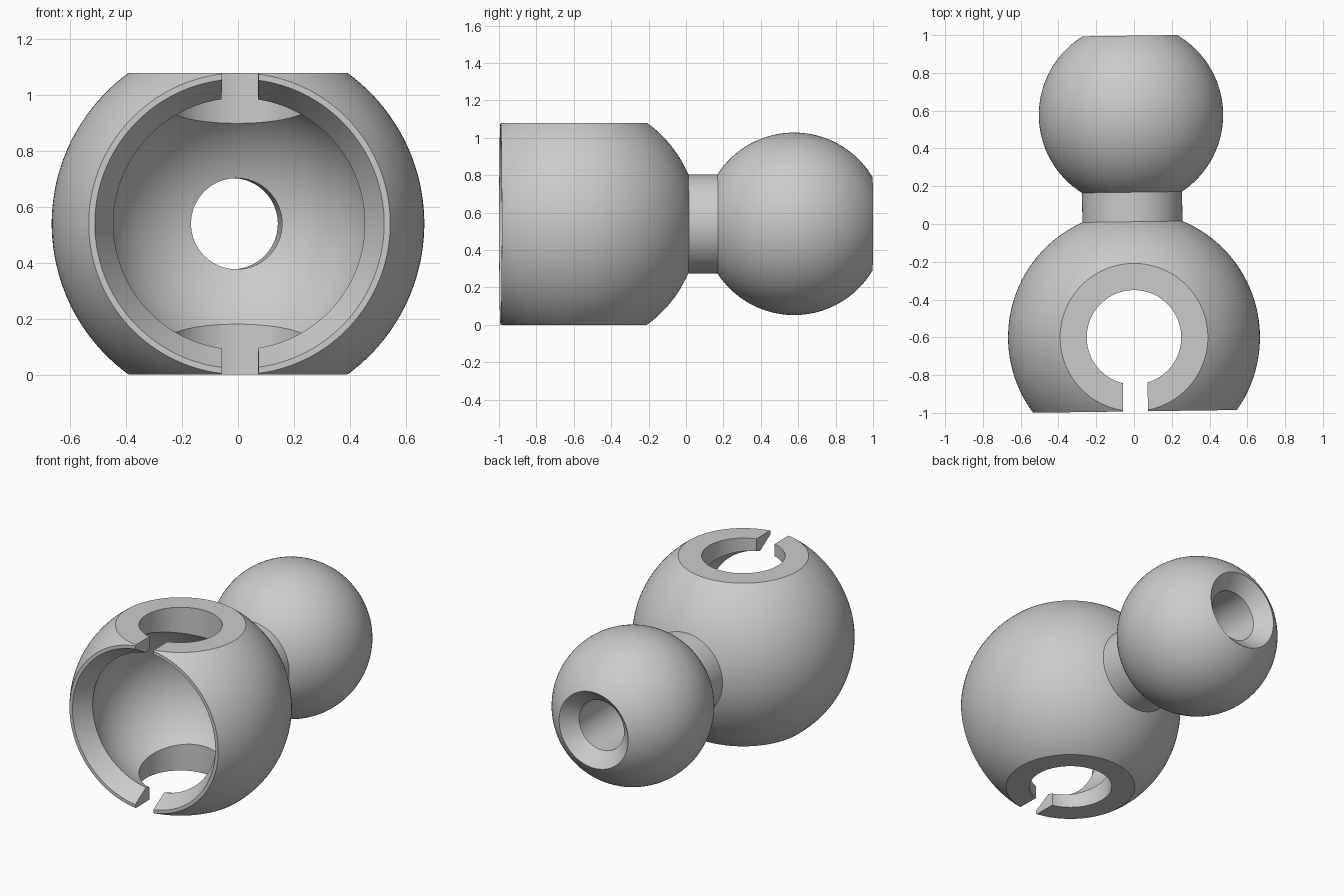
import bpy, bmesh, math
from math import sqrt, atan2, pi, cos, sin

cube = bpy.data.objects.get("Cube")
if cube:
    bpy.data.objects.remove(cube, do_unlink=True)

SEGMENTS = 128
CENTRE = (0, -0.6, 0.54)     # socket centre
TILT = math.radians(0.78)    # slight turn about z
SOCKET_R, BALL_R, CAVITY_R = 0.667, 0.488, 0.49
NECK_R, BORE_R, MOUTH_R = 0.265, 0.163, 0.45
BALL_Y, CAVITY_Y = 1.178, -0.083
FRONT_Y, BACK_Y, FLAT_Z = -0.392, 1.597, 0.54

grey = bpy.data.materials.new("plain grey")
grey.use_nodes = True
grey.diffuse_color = (0.6, 0.6, 0.6, 1)
grey.node_tree.nodes["Principled BSDF"].inputs["Base Color"].default_value = (0.6, 0.6, 0.6, 1)


def chord(radius, offset):
    return sqrt(radius ** 2 - offset ** 2)


def arc(centre_y, radius, y0, y1, steps):
    """(radius, y) points along a sphere between two heights on the axis."""
    a0 = atan2(chord(radius, y0 - centre_y), y0 - centre_y)
    a1 = atan2(chord(radius, y1 - centre_y), y1 - centre_y)
    angles = [a0 + (a1 - a0) * i / steps for i in range(steps + 1)]
    return [(radius * sin(a), centre_y + radius * cos(a)) for a in angles]


# Closed profile: socket, neck, ball, countersink, bore, cavity, flared mouth
profile = arc(0, SOCKET_R, FRONT_Y, chord(SOCKET_R, NECK_R), 40)
profile += arc(BALL_Y, BALL_R, BALL_Y - chord(BALL_R, NECK_R), BACK_Y, 40)
profile += [(BORE_R, BACK_Y - 0.085)]
profile += arc(CAVITY_Y, CAVITY_R, CAVITY_Y + chord(CAVITY_R, BORE_R),
               CAVITY_Y - chord(CAVITY_R, MOUTH_R), 40)
profile += [(0.518, FRONT_Y)]

# Turn the profile about the y axis
bm = bmesh.new()
rings = []
for s in range(SEGMENTS):
    t = 2 * pi * (s + 0.5) / SEGMENTS
    rings.append([bm.verts.new((r * cos(t), y, r * sin(t))) for r, y in profile])
n = len(profile)
for s in range(SEGMENTS):
    a, b = rings[s], rings[(s + 1) % SEGMENTS]
    for i in range(n):
        j = (i + 1) % n
        bm.faces.new((a[i], a[j], b[j], b[i]))
bmesh.ops.recalc_face_normals(bm, faces=bm.faces[:])
mesh = bpy.data.meshes.new("joint_link")
bm.to_mesh(mesh)
bm.free()
mesh.materials.append(grey)
link = bpy.data.objects.new("joint_link", mesh)
bpy.context.collection.objects.link(link)


def cut(name, operation="DIFFERENCE"):
    """Apply the active object to the link as a cutter, then remove it."""
    cutter = bpy.context.object
    cutter.name = name
    cutter.hide_render = True
    cutter.data.materials.append(grey)
    mod = link.modifiers.new(name, "BOOLEAN")
    mod.operation, mod.solver, mod.object = operation, "EXACT", cutter
    bpy.context.view_layer.objects.active = link
    bpy.ops.object.modifier_apply(modifier=name)
    bpy.data.objects.remove(cutter, do_unlink=True)


def box(location, size):
    bpy.ops.mesh.primitive_cube_add(size=1, location=location)
    bpy.context.object.scale = size
    bpy.context.view_layer.update()


# Flat top and bottom
box((0, 0.5, 0), (3, 4, 2 * FLAT_Z))
cut("flat_trim", "INTERSECT")

# Vertical hole through both flats
bpy.ops.mesh.primitive_cylinder_add(vertices=96, radius=0.25, depth=2)
cut("vertical_hole")

# Slot from the mouth to the vertical hole
box((0.003, -0.6, 0), (0.131, 0.8, 2))
cut("slot")

# Smooth surfaces with crisp edges, then place
bpy.ops.object.select_all(action="DESELECT")
link.select_set(True)
bpy.context.view_layer.objects.active = link
bpy.ops.object.shade_smooth_by_angle(angle=math.radians(20))
link.location = CENTRE
link.rotation_euler.z = TILT
